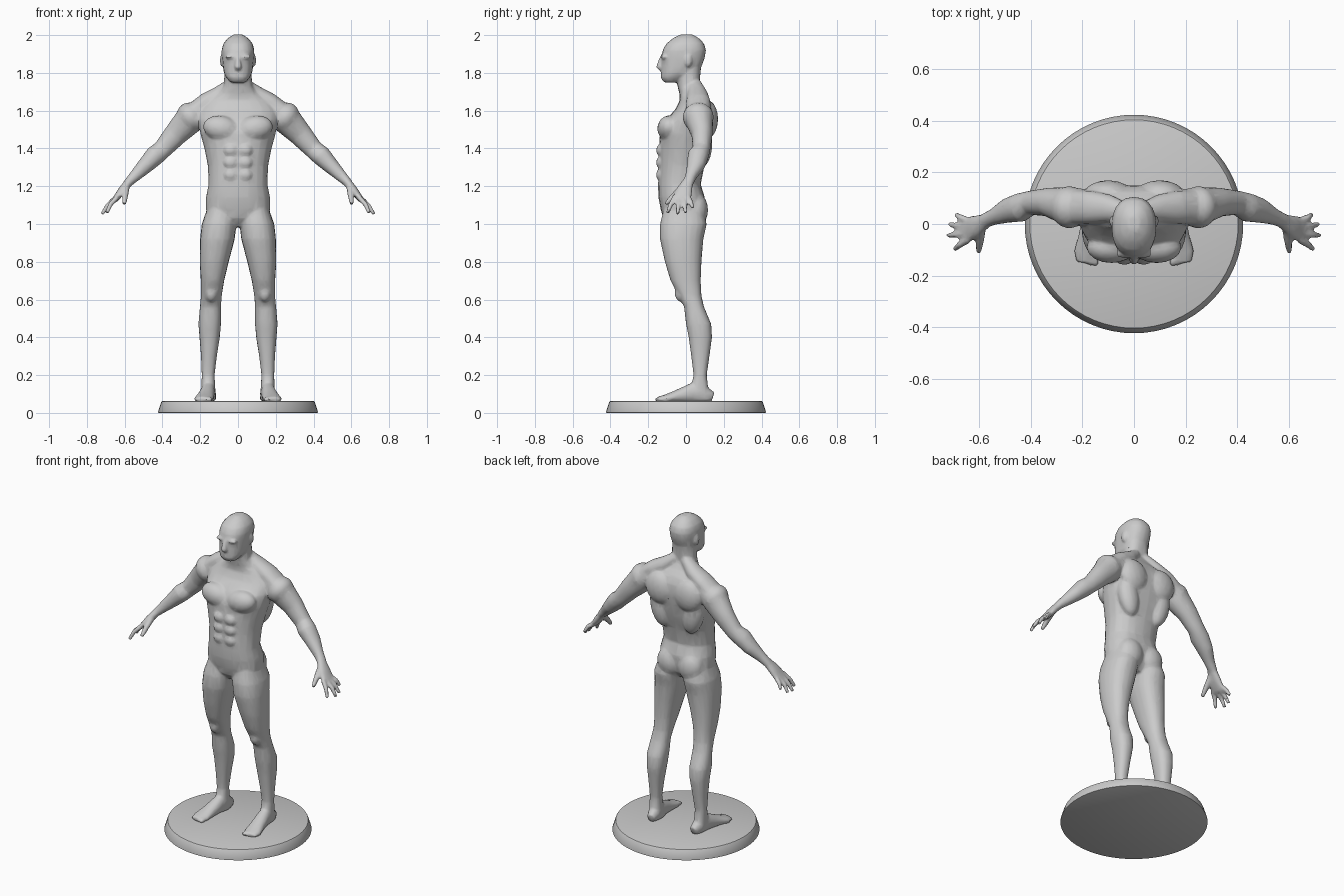
import bpy, bmesh, math
from mathutils import Vector, Matrix

X, Y, Z = Vector((1, 0, 0)), Vector((0, 1, 0)), Vector((0, 0, 1))
SIDES = 20
body = bmesh.new()


def sgn_pow(v, e):
    return math.copysign(abs(v) ** e, v)


def skin(rings):
    """Bridge closed rings of points and cap both ends."""
    loops = [[body.verts.new(p) for p in r] for r in rings]
    for a, b in zip(loops, loops[1:]):
        for i in range(SIDES):
            j = (i + 1) % SIDES
            body.faces.new((a[i], a[j], b[j], b[i]))
    body.faces.new(loops[0][::-1])
    body.faces.new(loops[-1])


def ring(c, u, v, a, b, power=2.3):
    e = 2 / power
    angles = [2 * math.pi * i / SIDES for i in range(SIDES)]
    return [c + u * a * sgn_pow(math.cos(t), e) + v * b * sgn_pow(math.sin(t), e) for t in angles]


def stack(rows, side=1):
    """Horizontal sections: z, centre x, half width, front y, back y."""
    skin([ring(Vector((cx * side, (f + k) / 2, z)), X, Y, w, (k - f) / 2)
          for z, cx, w, f, k in rows])


def tube(rows, side, axis):
    """Sections across a path: x, y, z, half size along axis, other half size."""
    pts = [Vector((r[0] * side, r[1], r[2])) for r in rows]
    rings = []
    for i, r in enumerate(rows):
        d = (pts[min(i + 1, len(pts) - 1)] - pts[max(i - 1, 0)]).normalized()
        u = (axis - d * axis.dot(d)).normalized()
        rings.append(ring(pts[i], u, d.cross(u), r[3], r[4], 2.1))
    skin(rings)


def muscle(c, r, side=1, tilt=0):
    m = (Matrix.Translation((c[0] * side, c[1], c[2]))
         @ Matrix.Rotation(math.radians(tilt * side), 4, 'Y') @ Matrix.Diagonal((*r, 1)))
    bmesh.ops.create_uvsphere(body, u_segments=16, v_segments=10, radius=1, matrix=m)


# Torso and neck
stack([(0.985, 0, .05, -.08, .05), (1.03, 0, .12, -.12, .085), (1.08, 0, .172, -.135, .095),
       (1.14, 0, .170, -.146, .10), (1.21, 0, .156, -.148, .078), (1.31, 0, .160, -.143, .098),
       (1.40, 0, .178, -.143, .125), (1.48, 0, .200, -.138, .142), (1.55, 0, .212, -.105, .150),
       (1.61, 0, .205, -.055, .145), (1.655, 0, .165, -.033, .125), (1.69, 0, .105, -.035, .095),
       (1.73, 0, .076, -.045, .070), (1.83, 0, .070, -.050, .080)])

# Head, nose and brow
stack([(1.750, 0, .042, -.118, -.04), (1.775, 0, .062, -.134, .00), (1.80, 0, .075, -.132, .055),
       (1.84, 0, .081, -.130, .085), (1.88, 0, .085, -.130, .100), (1.92, 0, .087, -.124, .106),
       (1.955, 0, .078, -.104, .096), (1.983, 0, .055, -.070, .070), (2.003, 0, .024, -.03, .035)])
tube([(0, -.122, 1.89, .012, .012), (0, -.134, 1.86, .014, .014), (0, -.142, 1.83, .02, .017),
      (0, -.13, 1.818, .014, .01)], 1, X)

for s in (-1, 1):
    # Face, chest, back and hip muscles
    muscle((.035, -.116, 1.885), (.036, .018, .012), s)
    muscle((.086, .012, 1.865), (.010, .020, .034), s)
    muscle((.088, -.090, 1.505), (.098, .062, .068), s, -12)
    for z in (1.26, 1.325, 1.39):
        muscle((.038, -.138, z), (.036, .020, .031), s)
    muscle((.100, .115, 1.555), (.095, .055, .100), s, 15)
    muscle((.115, .085, 1.43), (.065, .055, .13), s, 12)
    muscle((.072, .055, 1.075), (.082, .062, .090), s)
    muscle((.250, .065, 1.565), (.070, .083, .082), s, 35)
    tube([(.03, .045, 1.745, .035, .03), (.10, .06, 1.685, .055, .045),
          (.17, .065, 1.645, .065, .048), (.24, .065, 1.595, .065, .045)], s, Y)

    # Leg
    stack([(1.09, .090, .070, -.115, .085), (1.00, .100, .092, -.138, .110),
           (.92, .109, .092, -.138, .092), (.80, .126, .077, -.112, .082), (.70, .135, .062, -.082, .078),
           (.62, .141, .055, -.040, .082), (.56, .146, .056, -.010, .096), (.47, .150, .060, .000, .134),
           (.40, .150, .054, .014, .138), (.30, .154, .042, .028, .124), (.20, .158, .034, .040, .110),
           (.13, .157, .037, .025, .118), (.065, .152, .036, .005, .140)], s)
    muscle((.142, -.025, .635), (.034, .035, .048), s)

    # Foot and toes
    tube([(.148, .142, .085, .024, .026), (.153, .10, .098, .037, .044), (.160, .03, .106, .039, .052),
          (.171, -.05, .087, .045, .033), (.181, -.11, .075, .052, .021), (.184, -.15, .070, .040, .015)], s, X)
    for i in range(5):
        muscle((.148 + .018 * i, -.145 + .004 * i * i * .6, .071), (.011, .020, .014), s)

    # Arm
    tube([(.19, .065, 1.605, .070, .060), (.26, .07, 1.55, .074, .078), (.33, .085, 1.475, .056, .063),
          (.40, .082, 1.395, .047, .050), (.44, .064, 1.362, .056, .053), (.49, .052, 1.31, .048, .043),
          (.545, .027, 1.255, .031, .031), (.585, .01, 1.215, .028, .023)], s, Y)

    # Palm, fingers and thumb
    tube([(.572, .012, 1.228, .027, .023), (.612, -.008, 1.18, .043, .022),
          (.65, -.024, 1.13, .050, .016), (.66, -.026, 1.118, .042, .010)], s, Y)
    for y0, tip in ((.012, (.690, .036, 1.085)), (-.012, (.714, -.002, 1.058)),
                    (-.037, (.720, -.045, 1.052)), (-.060, (.695, -.098, 1.058))):
        a, b = Vector((.64, y0, 1.142)), Vector(tip)
        m = a.lerp(b, .55) + Vector((.006, 0, .006))
        tube([(*a, .014, .014), (*m, .013, .013), (*b, .010, .010)], s, Y)
    tube([(.592, -.012, 1.20, .020, .018), (.598, -.065, 1.15, .017, .016),
          (.602, -.108, 1.105, .011, .011)], s, X)


def make_object(name, bm):
    bmesh.ops.recalc_face_normals(bm, faces=bm.faces)
    mesh = bpy.data.meshes.new(name)
    bm.to_mesh(mesh)
    bm.free()
    ob = bpy.data.objects.new(name, mesh)
    bpy.context.collection.objects.link(ob)
    return ob


def finish(ob, angle):
    """Apply the modifiers and shade."""
    bpy.ops.object.select_all(action='DESELECT')
    ob.select_set(True)
    bpy.context.view_layer.objects.active = ob
    for m in list(ob.modifiers):
        bpy.ops.object.modifier_apply(modifier=m.name)
    bpy.ops.object.shade_smooth_by_angle(angle=math.radians(angle))


# Fuse the body parts into one skin, then reduce to sculpted planes
figure = make_object("figure", body)
fuse = figure.modifiers.new("fuse", 'REMESH')
fuse.mode = 'VOXEL'
fuse.voxel_size = .007
soften = figure.modifiers.new("soften", 'SMOOTH')
soften.factor = .5
soften.iterations = 6
planes = figure.modifiers.new("planes", 'DECIMATE')
planes.ratio = .12
finish(figure, 40)

# Round base with sloping rim
disc = bmesh.new()
bmesh.ops.create_cone(disc, cap_ends=True, segments=64, radius1=.425, radius2=.405, depth=.062,
                      matrix=Matrix.Translation((0, 0, .031)))
base = make_object("round_base", disc)
edge = base.modifiers.new("edge", 'BEVEL')
edge.width = .005
edge.segments = 2
finish(base, 30)
